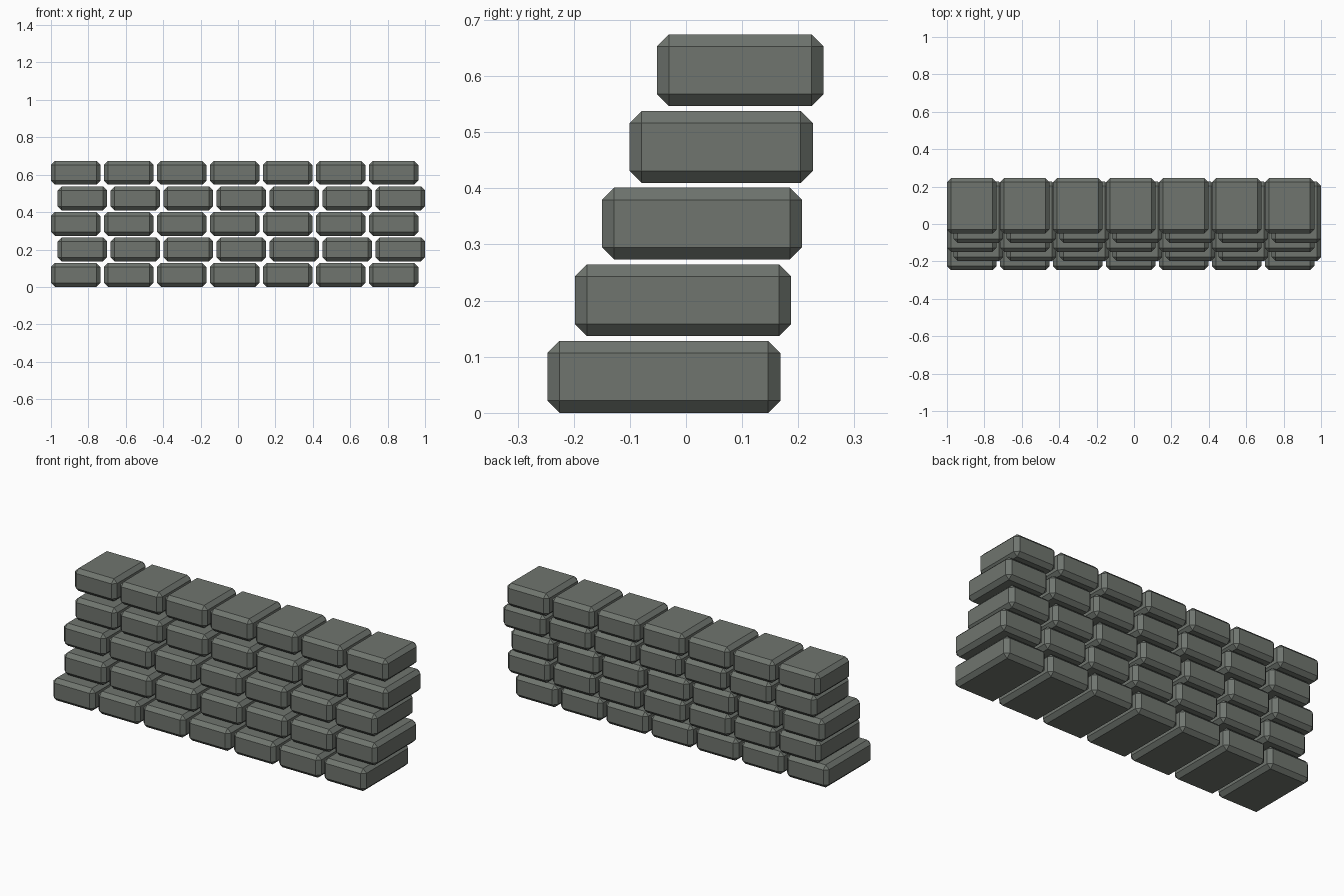
import bpy
import bmesh
from mathutils import Vector

cube = bpy.data.objects.get("Cube")
if cube:
    bpy.data.objects.remove(cube, do_unlink=True)

ROWS, COLUMNS = 5, 7
LENGTH, HEIGHT, CHAMFER = 0.264, 0.128, 0.0215
PITCH_X, PITCH_Z, STAGGER = 0.2833, 0.1366, 0.036

# Grey stone
stone = bpy.data.materials.new("grey_stone")
stone.use_nodes = True
colour = (0.16, 0.178, 0.158, 1)
stone.diffuse_color = colour
bsdf = next(n for n in stone.node_tree.nodes if n.type == "BSDF_PRINCIPLED")
bsdf.inputs["Base Color"].default_value = colour
bsdf.inputs["Roughness"].default_value = 0.9


def block_mesh(name, size):
    """Box with every edge chamfered flat."""
    bm = bmesh.new()
    bmesh.ops.create_cube(bm, size=1)
    bmesh.ops.scale(bm, vec=Vector(size), verts=bm.verts)
    bmesh.ops.bevel(bm, geom=bm.edges[:], offset=CHAMFER, offset_type="OFFSET",
                    segments=1, profile=0.5, affect="EDGES")
    mesh = bpy.data.meshes.new(name)
    bm.to_mesh(mesh)
    bm.free()
    mesh.materials.append(stone)
    return mesh


# Staggered courses, each shallower and set further back than the one below
for row in range(ROWS):
    front = -0.247 + 0.0488 * row
    back = 0.168 + 0.0193 * row
    mesh = block_mesh(f"course_{row + 1}_block", (LENGTH, back - front, HEIGHT))
    start = -1 + LENGTH / 2 + STAGGER * (row % 2)
    for column in range(COLUMNS):
        block = bpy.data.objects.new(f"stone_block_{row + 1}_{column + 1}", mesh)
        block.location = (start + PITCH_X * column, (front + back) / 2,
                          HEIGHT / 2 + PITCH_Z * row)
        bpy.context.collection.objects.link(block)
